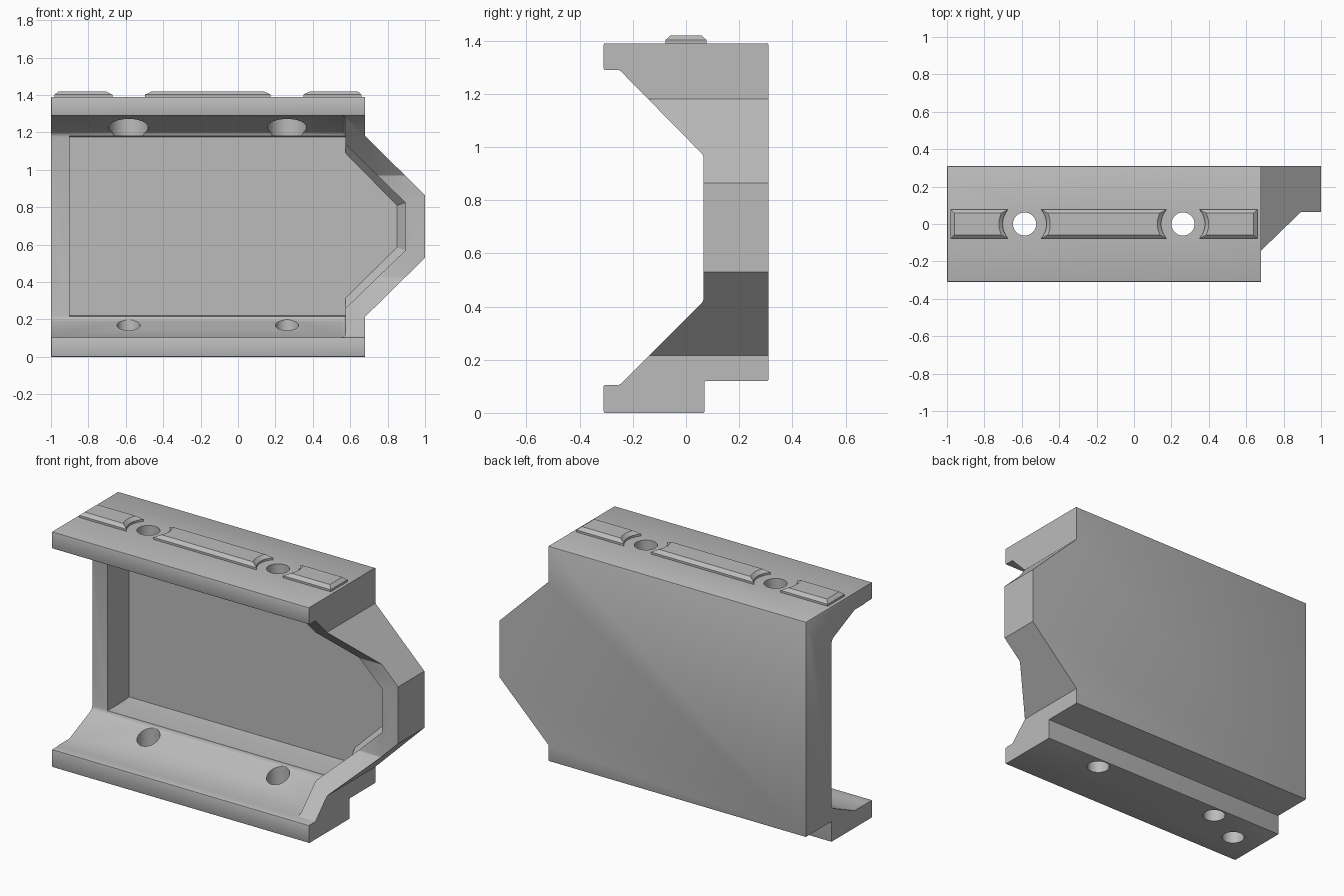
import bpy, bmesh, math

if "Cube" in bpy.data.objects:
    bpy.data.objects.remove(bpy.data.objects["Cube"])

grey = bpy.data.materials.new("plain_grey")
grey.use_nodes = True
colour = (0.5, 0.5, 0.5, 1)
grey.diffuse_color = colour
grey.node_tree.nodes["Principled BSDF"].inputs["Base Color"].default_value = colour


def loft(name, rings):
    """Closed solid through rings with equal point counts."""
    bm = bmesh.new()
    loops = [[bm.verts.new(p) for p in ring] for ring in rings]
    n = len(loops[0])
    for a, b in zip(loops, loops[1:]):
        for i in range(n):
            j = (i + 1) % n
            bm.faces.new((a[i], a[j], b[j], b[i]))
    bm.faces.new(loops[0])
    bm.faces.new(loops[-1])
    bmesh.ops.recalc_face_normals(bm, faces=bm.faces)
    mesh = bpy.data.meshes.new(name)
    bm.to_mesh(mesh)
    bm.free()
    mesh.materials.append(grey)
    obj = bpy.data.objects.new(name, mesh)
    bpy.context.collection.objects.link(obj)
    return obj


def along_x(name, profile, x0, x1):
    return loft(name, [[(x, y, z) for y, z in profile] for x in (x0, x1)])


def cylinder(x, y, r, z0, z1):
    turn = [i * math.tau / 40 for i in range(40)]
    return loft("hole_cutter", [[(x + r * math.cos(t), y + r * math.sin(t), z)
                                 for t in turn] for z in (z0, z1)])


def apply(obj, mod):
    bpy.ops.object.select_all(action='DESELECT')
    bpy.context.view_layer.objects.active = obj
    obj.select_set(True)
    bpy.ops.object.modifier_apply(modifier=mod.name)


def bevel(obj, width, segments):
    mod = obj.modifiers.new("round", 'BEVEL')
    mod.width, mod.segments = width, segments
    mod.limit_method, mod.angle_limit = 'ANGLE', math.radians(30)
    apply(obj, mod)


def boolean(obj, tool, operation='DIFFERENCE'):
    mod = obj.modifiers.new("cut", 'BOOLEAN')
    mod.operation, mod.object, mod.solver = operation, tool, 'EXACT'
    apply(obj, mod)
    bpy.data.objects.remove(tool)


# Bracket body: side profile trimmed by the pointed front outline
side = [(-.31, 0), (.07, 0), (.07, .12), (.31, .12), (.31, 1.39), (-.31, 1.39),
        (-.31, 1.29), (-.25, 1.29), (.065, .97), (.065, .42), (-.25, .105), (-.31, .105)]
body = along_x("bracket_body", side, -1, 1.2)
bevel(body, .006, 2)
outline = [(-1.2, -.2), (.68, -.2), (.68, .215), (1, .53), (1, .865),
           (.68, 1.18), (.68, 1.6), (-1.2, 1.6)]
boolean(body, loft("outline_cutter", [[(x, y, z) for x, z in outline] for y in (-.6, .6)]),
        'INTERSECT')

# Front opening between the two flanges
opening = along_x("opening_cutter", [(-.5, .105), (-.145, .105), (.07, .2), (.07, 1.195),
                                     (-.145, 1.29), (-.5, 1.29)], -1.3, .575)
bevel(opening, .02, 3)
boolean(body, opening)

# Recess behind the opening, with a sloped rim on the pointed end
wide = [(-.9, .215), (.575, .215), (.575, .26), (.895, .57), (.895, .825),
        (.575, 1.135), (.575, 1.18), (-.9, 1.18)]
narrow = [(-.9, .22), (.575, .22), (.575, .315), (.85, .585), (.85, .81),
          (.575, 1.09), (.575, 1.175), (-.9, 1.175)]
boolean(body, loft("recess_cutter", [[(x, y, z) for x, z in ring] for y, ring in
                                     ((-.5, wide), (.22, wide), (.27, narrow))]))

# Bolt holes, their counterbores, and a blind locating hole underneath
bolts = (-.585, .262)
for x in bolts:
    boolean(body, cylinder(x, 0, .062, -.2, 1.6))
    boolean(body, cylinder(x, 0, .105, 1, 1.31))
boolean(body, cylinder(-.825, -.12, .062, -.2, .07))


# Raised ribs on top, hollowed where they meet a bolt hole
def rib(name, x0, x1, left_bolt=None, right_bolt=None):
    rings = []
    for z, inset in ((1.385, 0), (1.402, 0), (1.42, .02)):
        half, r = .078 - inset, .117 + inset
        ys = [half * (i / 6 - 1) for i in range(13)]

        def end(y, x, bolt, sign):
            if bolt is None:
                return x - sign * inset
            return bolt - sign * math.sqrt(r * r - y * y)
        ring = [(end(y, x1, right_bolt, 1), y, z) for y in ys]
        ring += [(end(y, x0, left_bolt, -1), y, z) for y in reversed(ys)]
        rings.append(ring)
    return loft(name, rings)


parts = [body,
         rib("left_end_rib", 0, .66, left_bolt=bolts[1]),
         rib("middle_rib", 0, 0, bolts[0], bolts[1]),
         rib("right_end_rib", -.98, 0, right_bolt=bolts[0])]

bpy.ops.object.select_all(action='DESELECT')
for part in parts:
    part.select_set(True)
bpy.context.view_layer.objects.active = body
bpy.ops.object.shade_smooth_by_angle(angle=math.radians(28))
